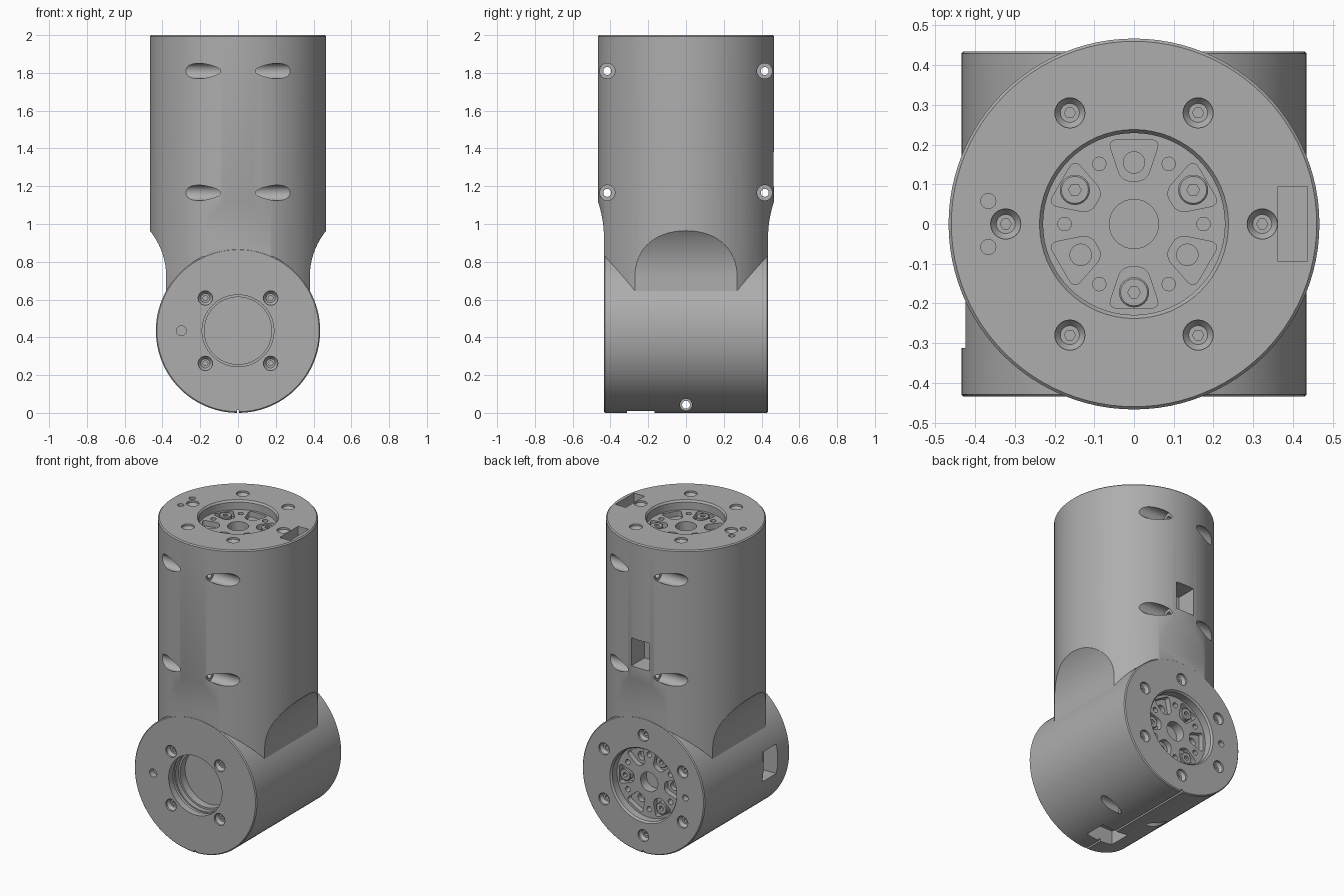
import bpy, bmesh, math
from mathutils import Matrix, Vector

if "Cube" in bpy.data.objects:
    bpy.data.objects.remove(bpy.data.objects["Cube"])

grey = bpy.data.materials.new("machined_grey")
grey.use_nodes = True
tone = (0.42, 0.42, 0.42, 1)
grey.diffuse_color = tone
grey.node_tree.nodes["Principled BSDF"].inputs["Base Color"].default_value = tone

TURN = {"x": Matrix.Rotation(math.pi / 2, 4, "Y"),
        "y": Matrix.Rotation(-math.pi / 2, 4, "X"),
        "-y": Matrix.Rotation(math.pi / 2, 4, "X"),
        "z": Matrix.Identity(4)}


def finish(name, bm, matrix):
    bmesh.ops.recalc_face_normals(bm, faces=bm.faces[:])
    bm.transform(matrix)
    mesh = bpy.data.meshes.new(name)
    bm.to_mesh(mesh)
    bm.free()
    mesh.materials.append(grey)
    ob = bpy.data.objects.new(name, mesh)
    bpy.context.collection.objects.link(ob)
    return ob


def lathe(name, profile, matrix, segs=32):
    """Turned solid from (radius, height) pairs, closed at both ends."""
    bm = bmesh.new()
    rings = []
    for r, h in profile:
        rings.append([bm.verts.new((r * math.cos(i * math.tau / segs), r * math.sin(i * math.tau / segs), h))
                      for i in range(segs)])
    for a, b in zip(rings, rings[1:]):
        for i in range(segs):
            j = (i + 1) % segs
            bm.faces.new((a[i], a[j], b[j], b[i]))
    bm.faces.new(rings[0][::-1])
    bm.faces.new(rings[-1])
    return finish(name, bm, matrix)


def box(name, centre, size):
    bm = bmesh.new()
    bmesh.ops.create_cube(bm, size=1)
    return finish(name, bm, Matrix.Translation(centre) @ Matrix.Diagonal((*size, 1)))


def at(x, y, z, axis="z"):
    return Matrix.Translation((x, y, z)) @ TURN[axis]


def polar(r, degrees, z=0):
    a = math.radians(degrees)
    return Matrix.Translation((r * math.cos(a), r * math.sin(a), z))


def combine(target, other, operation="DIFFERENCE"):
    mod = target.modifiers.new("cut", "BOOLEAN")
    mod.operation = operation
    mod.solver = "EXACT"
    mod.object = other
    bpy.context.view_layer.objects.active = target
    bpy.ops.object.modifier_apply(modifier=mod.name)
    bpy.data.objects.remove(other)


def smooth(ob):
    bpy.ops.object.select_all(action="DESELECT")
    ob.select_set(True)
    bpy.context.view_layer.objects.active = ob
    bpy.ops.object.shade_smooth_by_angle(angle=math.radians(25))


def drill(target, matrix, r, depth, segs=24):
    combine(target, lathe("drill", [(r, -depth), (r, 0.01)], matrix, segs))


def screw_hole(target, matrix):
    # countersink, screw face and hex socket
    combine(target, lathe("sink", [(0.024, -0.03), (0.038, -0.012), (0.038, 0.01)], matrix, 24))
    combine(target, lathe("socket", [(0.014, -0.05), (0.014, -0.02)], matrix, 6))


# Upright column with concave scoops above the cross barrel
R, B = 0.467, 0.435
body = lathe("joint_housing", [(R, 0.45), (R, 1.993), (R - 0.007, 2)], at(0, 0, 0), 96)
for s in (-1, 1):
    combine(body, lathe("side_scoop", [(0.388, -1), (0.388, 1)], at(s * 0.768, 0, 0.72, "y"), 96))
    combine(body, box("side_flat", (s * 0.68, 0, 0.51), (0.6, 2, 0.42)))
    combine(body, lathe("end_scoop", [(0.64, -1), (0.64, 1)], at(0, s * 1.074, 0.92, "x"), 128))
    combine(body, box("end_flat", (0, s * 0.734, 0.61), (2, 0.6, 0.62)))

# Cross barrel
c = 0.006
barrel = lathe("barrel", [(B - c, -B), (B, c - B), (B, B - c), (B - c, B)], at(0, 0, B, "y"), 96)
combine(body, barrel, "UNION")

# Clamp bores through the column and the barrel foot
for y, z, r in [(s * 0.417, z, 0.041) for s in (-1, 1) for z in (1.165, 1.81)] + [(0, 0.043, 0.032)]:
    combine(body, lathe("bore", [(r, -0.6), (r, -0.09), (0.021, -0.09), (0.021, 0.09), (r, 0.09), (r, 0.6)],
                        at(0, y, z, "x")))

# Connector windows, foot slit and top notch
for centre, size in [((0, 0.43, 1.29), (0.13, 0.2, 0.18)),
                     ((-B, -0.24, B), (0.2, 0.145, 0.19)),
                     ((0, -0.24, 0), (0.19, 0.145, 0.2)),
                     ((0, 0, 0), (0.012, 1, 0.03)),
                     ((0.4, 0, 2), (0.075, 0.19, 0.16))]:
    combine(body, box("window", centre, size))


def output_flange(name, place):
    """Recessed drive plate with six pockets, plus its ring of screws."""
    combine(body, lathe("recess", [(0.229, -0.13), (0.229, -0.012), (0.238, 0), (0.238, 0.01)], place, 64))
    for k in range(6):
        screw_hole(body, place @ polar(0.323, 60 * k))
    face = -0.06
    plate = lathe(name, [(0.231, -0.14), (0.231, face)], place, 64)
    drill(plate, place @ Matrix.Translation((0, 0, face)), 0.062, 0.06, 32)
    for k in range(6):
        angle = 30 + 60 * k
        bm = bmesh.new()
        bmesh.ops.create_cube(bm, size=1)
        for v in bm.verts:
            outer = v.co.x > 0
            v.co = Vector((0.212 if outer else 0.108, v.co.y * (0.132 if outer else 0.062), v.co.z * 0.07))
        sides = [e for e in bm.edges if abs(e.verts[0].co.z - e.verts[1].co.z) > 0.01]
        bmesh.ops.bevel(bm, geom=sides, offset=0.022, segments=4, profile=0.5, affect="EDGES")
        spin = place @ Matrix.Translation((0, 0, face)) @ Matrix.Rotation(math.radians(angle), 4, "Z")
        combine(plate, finish("pocket", bm, spin))
        drill(plate, place @ polar(0.175, 60 * k, face), 0.017, 0.04, 16)
        if k % 2 == 0:
            screw = lathe(name + "_screw", [(0.038, -0.1), (0.038, face - 0.004), (0.034, face)],
                          place @ polar(0.172, angle), 24)
            drill(screw, place @ polar(0.172, angle, face), 0.016, 0.025, 6)
            smooth(screw)
        else:
            drill(plate, place @ polar(0.155, angle, face - 0.035), 0.027, 0.03)
    smooth(plate)


output_flange("top_flange", at(0, 0, 2))
output_flange("back_flange", at(0, B, B, "y") @ Matrix.Rotation(math.pi / 2, 4, "Z"))

# Dowel holes
for y in (-0.058, 0.058):
    drill(body, at(-0.367, y, 2), 0.019, 0.04)
drill(body, at(-0.3, B, B, "y"), 0.02, 0.04)
drill(body, at(-0.3, -B, B, "-y"), 0.026, 0.04)

# Front socket with a retaining groove, and its four screws
combine(body, lathe("front_socket", [(0.178, -0.15), (0.178, -0.1), (0.19, -0.1), (0.19, -0.07), (0.198, -0.07),
                                     (0.198, -0.045), (0.19, -0.045), (0.19, 0.01)], at(0, -B, B, "-y"), 64))
for sx in (-1, 1):
    for sz in (-1, 1):
        screw_hole(body, at(sx * 0.173, -B, B + sz * 0.173, "-y"))

smooth(body)
